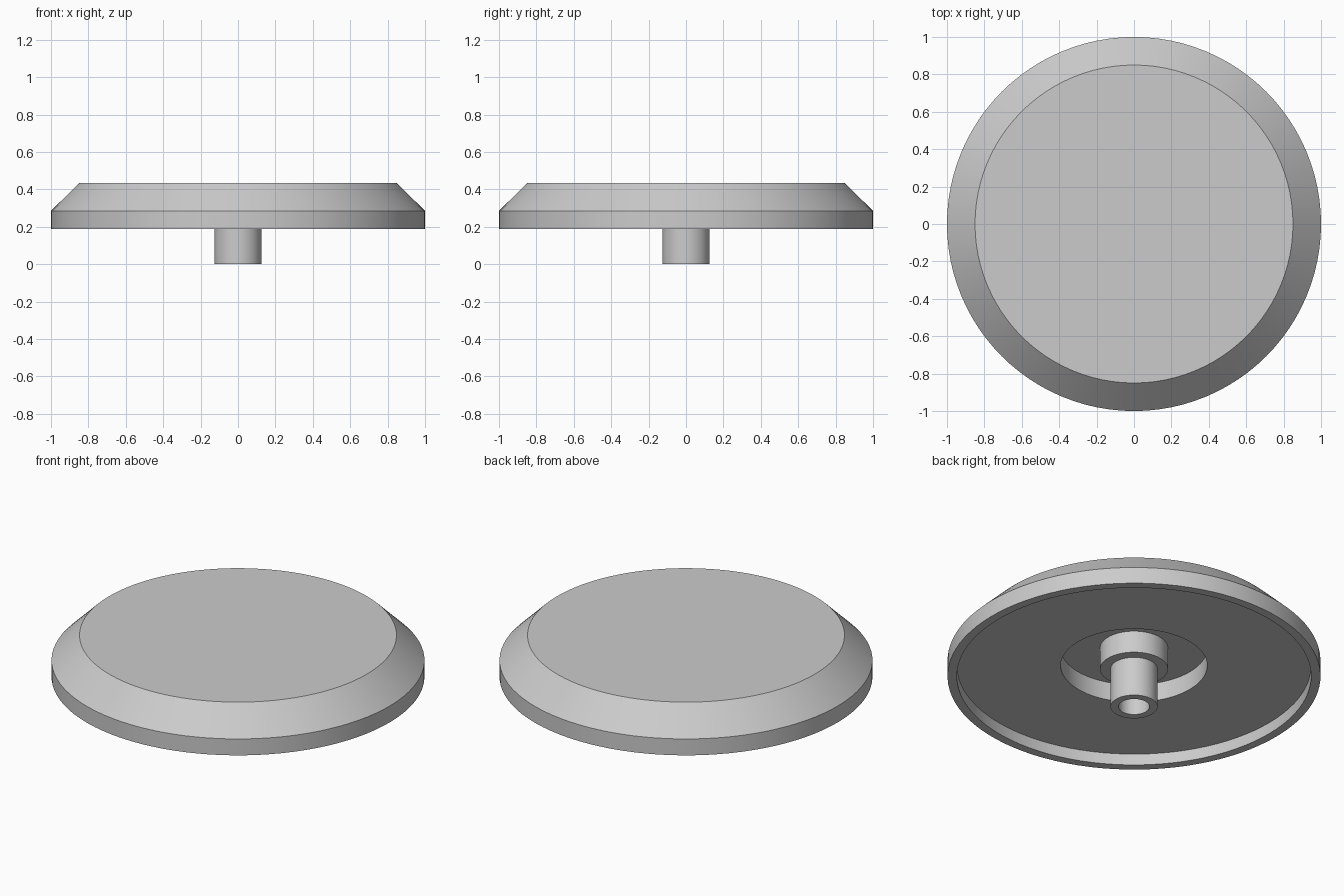
import bpy
import bmesh
import math

cube = bpy.data.objects.get("Cube")
if cube:
    bpy.data.objects.remove(cube, do_unlink=True)

SEGMENTS = 96

grey = bpy.data.materials.new("light grey")
grey.use_nodes = True
colour = (0.6, 0.6, 0.6, 1.0)
grey.diffuse_color = colour
grey.node_tree.nodes["Principled BSDF"].inputs["Base Color"].default_value = colour


def lathe(name, profile):
    """Turn a (radius, height) profile around z into a closed solid."""
    bm = bmesh.new()
    verts = [bm.verts.new((r, 0, z)) for r, z in profile]
    edges = [bm.edges.new(pair) for pair in zip(verts, verts[1:])]
    bmesh.ops.spin(bm, geom=verts + edges, cent=(0, 0, 0), axis=(0, 0, 1),
                   angle=math.tau, steps=SEGMENTS)
    bmesh.ops.remove_doubles(bm, verts=bm.verts, dist=0.0001)
    bmesh.ops.recalc_face_normals(bm, faces=bm.faces)
    mesh = bpy.data.meshes.new(name)
    bm.to_mesh(mesh)
    bm.free()
    mesh.materials.append(grey)
    obj = bpy.data.objects.new(name, mesh)
    bpy.context.collection.objects.link(obj)
    bpy.ops.object.select_all(action="DESELECT")
    obj.select_set(True)
    bpy.context.view_layer.objects.active = obj
    bpy.ops.object.shade_smooth_by_angle(angle=math.radians(30))
    return obj


# Bevelled disc with a shallow underside recess and a deeper central pocket
lathe("cap", [
    (0, 0.433), (0.85, 0.433), (1.0, 0.285), (1.0, 0.188),
    (0.95, 0.188), (0.95, 0.255), (0.393, 0.255), (0.393, 0.363), (0, 0.363),
])

# Stepped boss and hollow pin, rooted in the pocket
lathe("stem", [
    (0, 0.39), (0.182, 0.39), (0.182, 0.233), (0.126, 0.233),
    (0.126, 0), (0.083, 0), (0.083, 0.233), (0, 0.233),
])
